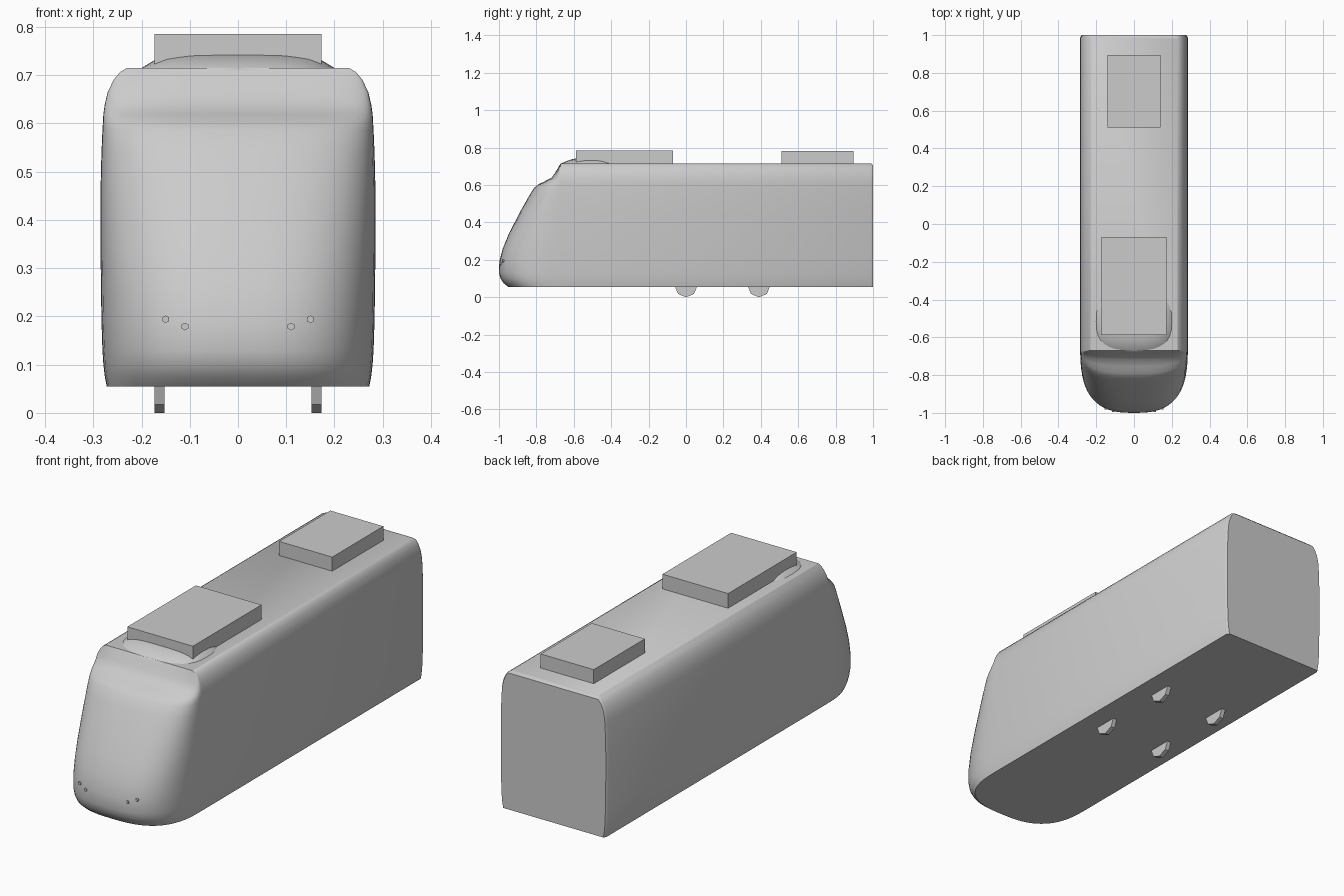
import bpy, bmesh, math
from mathutils import Matrix

if "Cube" in bpy.data.objects:
    bpy.data.objects.remove(bpy.data.objects["Cube"], do_unlink=True)

grey = bpy.data.materials.new("plain_grey")
grey.use_nodes = True
grey.diffuse_color = (0.6, 0.6, 0.6, 1)
grey.node_tree.nodes["Principled BSDF"].inputs["Base Color"].default_value = (0.6, 0.6, 0.6, 1)

JOINT = -0.67   # where the nose meets the straight body
POWER = 2.75    # squareness of the nose in plan
ROOF = 0.715


def finish(name, bm, smooth=None):
    bmesh.ops.recalc_face_normals(bm, faces=bm.faces)
    mesh = bpy.data.meshes.new(name)
    bm.to_mesh(mesh)
    bm.free()
    mesh.materials.append(grey)
    obj = bpy.data.objects.new(name, mesh)
    bpy.context.collection.objects.link(obj)
    if smooth:
        bpy.ops.object.select_all(action="DESELECT")
        obj.select_set(True)
        bpy.context.view_layer.objects.active = obj
        bpy.ops.object.shade_smooth_by_angle(angle=math.radians(smooth))
    return obj


def loft(name, rings, smooth):
    """Skin a stack of closed rings and cap both ends."""
    bm = bmesh.new()
    loops = [[bm.verts.new(p) for p in ring] for ring in rings]
    n = len(loops[0])
    for low, high in zip(loops, loops[1:]):
        for i in range(n):
            j = (i + 1) % n
            bm.faces.new((low[i], low[j], high[j], high[i]))
    bm.faces.new(loops[0])
    bm.faces.new(loops[-1])
    return finish(name, bm, smooth)


def box(name, x, y0, y1, z0, z1):
    bm = bmesh.new()
    bmesh.ops.create_cube(bm, size=1)
    bmesh.ops.scale(bm, vec=(2 * x, y1 - y0, z1 - z0), verts=bm.verts)
    bmesh.ops.translate(bm, vec=(0, (y0 + y1) / 2, (z0 + z1) / 2), verts=bm.verts)
    return finish(name, bm)


def disc(name, x, y, z, radius, depth, sides, axis):
    bm = bmesh.new()
    bmesh.ops.create_cone(bm, cap_ends=True, segments=sides, radius1=radius,
                          radius2=radius, depth=depth)
    bmesh.ops.rotate(bm, matrix=Matrix.Rotation(math.pi / 2, 3, axis), verts=bm.verts)
    bmesh.ops.translate(bm, vec=(x, y, z), verts=bm.verts)
    return finish(name, bm)


def super_point(t, power):
    c, s = math.cos(t), math.sin(t)
    return (math.copysign(abs(c) ** (2 / power), c),
            math.copysign(abs(s) ** (2 / power), s))


# Body shell: height, half width, nose tip
levels = [
    (0.055, 0.272, -0.95), (0.075, 0.276, -0.975), (0.1, 0.279, -0.992),
    (0.13, 0.281, -1.0), (0.19, 0.283, -0.998), (0.26, 0.284, -0.98),
    (0.34, 0.285, -0.947), (0.46, 0.285, -0.885), (0.54, 0.283, -0.84),
    (0.585, 0.281, -0.812), (0.603, 0.28, -0.79), (0.62, 0.279, -0.755),
    (0.64, 0.276, -0.718), (0.665, 0.27, -0.7), (0.69, 0.258, -0.685),
    (0.706, 0.245, -0.676), (ROOF, 0.23, JOINT),
]


def body_ring(z, w, tip):
    ring = []
    for i in range(33):
        a, b = super_point(math.pi * i / 32, POWER)
        ring.append((w * a, JOINT - (JOINT - tip) * b, z))
    back = 0.99 if z == ROOF else 1
    return ring + [(-w, back - 0.012, z), (-w + 0.008, back, z),
                   (w - 0.008, back, z), (w, back - 0.012, z)]


loft("body_shell", [body_ring(*level) for level in levels], 38)

# Low rounded fairing on the roof behind the nose
fairing = []
for z, w, front, back in [(ROOF - 0.005, 0.205, -0.675, -0.35), (ROOF, 0.2, -0.67, -0.36),
                          (0.733, 0.17, -0.625, -0.385), (0.74, 0.145, -0.6, -0.4),
                          (0.745, 0.1, -0.56, -0.42)]:
    mid, half = (front + back) / 2, (back - front) / 2
    points = [super_point(math.tau * i / 32, 2.8) for i in range(32)]
    fairing.append([(w * a, mid + half * b, z) for a, b in points])
loft("roof_fairing", fairing, 40)

# Roof equipment
box("front_roof_unit", 0.173, -0.587, -0.07, ROOF - 0.005, 0.785)
box("rear_roof_unit", 0.14, 0.51, 0.895, ROOF - 0.005, 0.782)

# Wheels and headlights, mirrored left and right
for side, label in ((1, "left"), (-1, "right")):
    for y, place in ((0, "front"), (0.39, "rear")):
        disc(f"{place}_{label}_wheel", side * 0.163, y, 0.06, 0.06, 0.021, 8, "Y")
    for x, z, place in ((0.15, 0.194, "outer"), (0.11, 0.179, "inner")):
        y = JOINT - (JOINT + 0.998) * (1 - (x / 0.283) ** POWER) ** (1 / POWER)
        disc(f"{place}_{label}_headlight", side * x, y, z, 0.008, 0.012, 6, "X")
